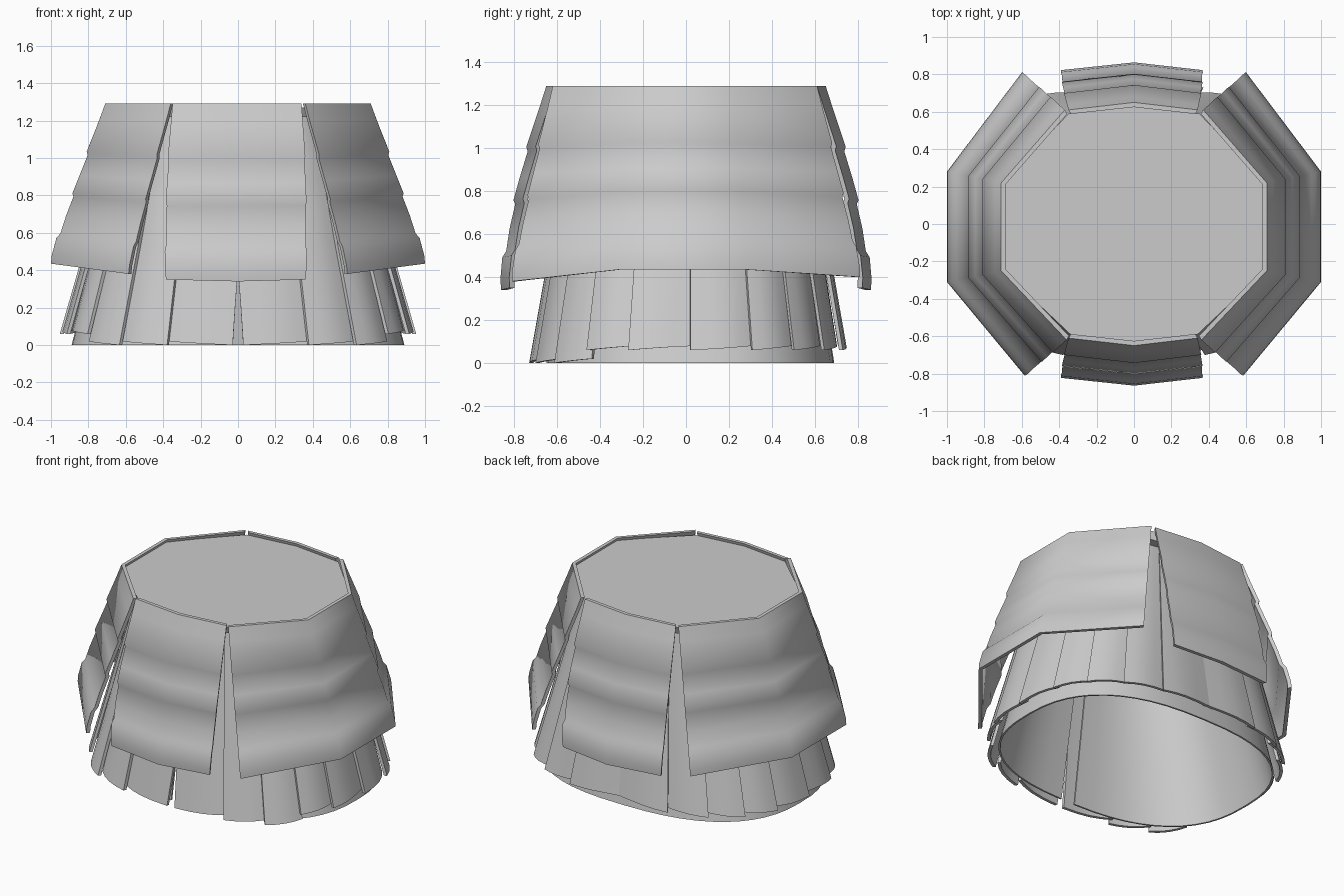
import bpy, bmesh
from math import sin, cos, pi, radians, hypot, copysign

cube = bpy.data.objects.get("Cube")
if cube:
    bpy.data.objects.remove(cube)

grey = bpy.data.materials.new("plain_grey")
grey.use_nodes = True
COLOUR = (0.6, 0.6, 0.6, 1)
grey.diffuse_color = COLOUR
grey.node_tree.nodes["Principled BSDF"].inputs["Base Color"].default_value = COLOUR


def finish(name, bm, angle=45):
    bmesh.ops.recalc_face_normals(bm, faces=bm.faces)
    me = bpy.data.meshes.new(name)
    bm.to_mesh(me)
    bm.free()
    me.materials.append(grey)
    me.shade_smooth()
    me.set_sharp_from_angle(angle=radians(angle))
    ob = bpy.data.objects.new(name, me)
    bpy.context.collection.objects.link(ob)
    return ob


def outward(p, d):
    x, y, z = p
    r = hypot(x, y)
    return (x + d * x / r, y + d * y / r, z)


def add_slab(bm, rows, thick):
    """Closed sheet: outer grid, inner grid and the rim between them."""
    outer = [[bm.verts.new(p) for p in row] for row in rows]
    inner = [[bm.verts.new(outward(p, -thick)) for p in row] for row in rows]
    for g in (outer, inner):
        for a, b in zip(g, g[1:]):
            for i in range(len(a) - 1):
                bm.faces.new((a[i], a[i + 1], b[i + 1], b[i]))

    def loop(g):
        return (g[0][:-1] + [r[-1] for r in g[:-1]]
                + g[-1][:0:-1] + [r[0] for r in g[:0:-1]])
    o, n = loop(outer), loop(inner)
    for i in range(len(o)):
        j = (i + 1) % len(o)
        bm.faces.new((o[i], o[j], n[j], n[i]))


def mix(a, b, t):
    return a + (b - a) * t


# Hanging armour panels: three overlapping bands and a raised hem
TOP = 1.29
BANDS = [(0, 0), (0.1, 0), (0.3, 0.006), (0.32, -0.006), (0.45, 0), (0.56, 0.006),
         (0.58, -0.006), (0.7, 0), (0.81, 0), (0.84, 0.014), (0.95, 0.01), (1, 0)]


def panel(name, top, bottom, bow):
    rows = []
    for t, lip in BANDS:
        row = [(mix(a[0], b[0], t), mix(a[1], b[1], t), mix(TOP, b[2], t))
               for a, b in zip(top, bottom)]
        rows.append([outward(p, lip + bow * sin(pi * t)) for p in row])
    bm = bmesh.new()
    add_slab(bm, rows, 0.025)
    return finish(name, bm, 50)


for name, s in (("front_panel", 1), ("back_panel", -1)):
    panel(name,
          [(-0.35, -0.61 * s), (0, -0.65 * s), (0.34, -0.61 * s)],
          [(-0.385, -0.82 * s, 0.35), (0, -0.86 * s, 0.34), (0.36, -0.82 * s, 0.35)], 0.03)

for name, s in (("left_panel", 1), ("right_panel", -1)):
    panel(name,
          [(0.36 * s, -0.62), (0.71 * s, -0.25), (0.71 * s, 0.22), (0.37 * s, 0.61)],
          [(0.585 * s, -0.81, 0.38), (s, -0.31, 0.435), (s, 0.28, 0.435),
           (0.6 * s, 0.81, 0.4)], 0.008)


# Flaring oval that the cloth skirt follows
def oval(a, z, out=0.0):
    c, s = cos(a), sin(a)
    rx, ry = 0.94 - 0.27 * z + out, 0.72 - 0.16 * z + out
    return (rx * copysign(abs(c) ** 0.8, c), 0.02 + ry * copysign(abs(s) ** 0.8, s), z)


# Overlapping pleats, mirrored from the front slit round to the back
PLEATS, COLS = 10, 4
bm = bmesh.new()
for side in (1, -1):
    for k in range(PLEATS):
        low = 0.0 if k < 3 else 0.06
        rows = []
        for z in (1.22, 0.8, 0.4, 0.2, low):
            row = []
            for c in range(COLS + 1):
                u = c / COLS
                slit = 0.03 * max(0, 0.4 - z) * (1 - u) if k == 0 else 0
                a = -pi / 2 + side * (pi * (k + u * 1.06) / PLEATS + slit)
                fold = (0.03 * (1 - u) + 0.012 * sin(pi * u)) * (1 - 0.6 * z)
                row.append(oval(a, z + 0.02 * u * (z == low), fold))
            rows.append(row)
        add_slab(bm, rows, 0.02)
finish("pleated_skirt", bm, 40)

# Smooth lining inside the pleats
bm = bmesh.new()
SEG = 48
rows = [[oval(-pi / 2 + 0.03 + (2 * pi - 0.06) * i / SEG, z, -0.05) for i in range(SEG + 1)]
        for z in (1.24, 0.8, 0.4, 0.0)]
add_slab(bm, rows, 0.012)
finish("skirt_lining", bm)

# Waist cap closing the top, set just below the panel rims
bm = bmesh.new()
outline = [(0.34, -0.59), (0.7, -0.25), (0.7, 0.22), (0.35, 0.59)]
outline += [(0, 0.63)] + [(-x, y) for x, y in reversed(outline)] + [(0, -0.63)]
rings = [[bm.verts.new((x * f, y * f, z)) for x, y in outline]
         for f, z in ((0.97, 1.22), (1, 1.27))]
count = len(outline)
for i in range(count):
    j = (i + 1) % count
    bm.faces.new((rings[0][i], rings[0][j], rings[1][j], rings[1][i]))
bm.faces.new(rings[0])
bm.faces.new(rings[1])
finish("waist_cap", bm)
